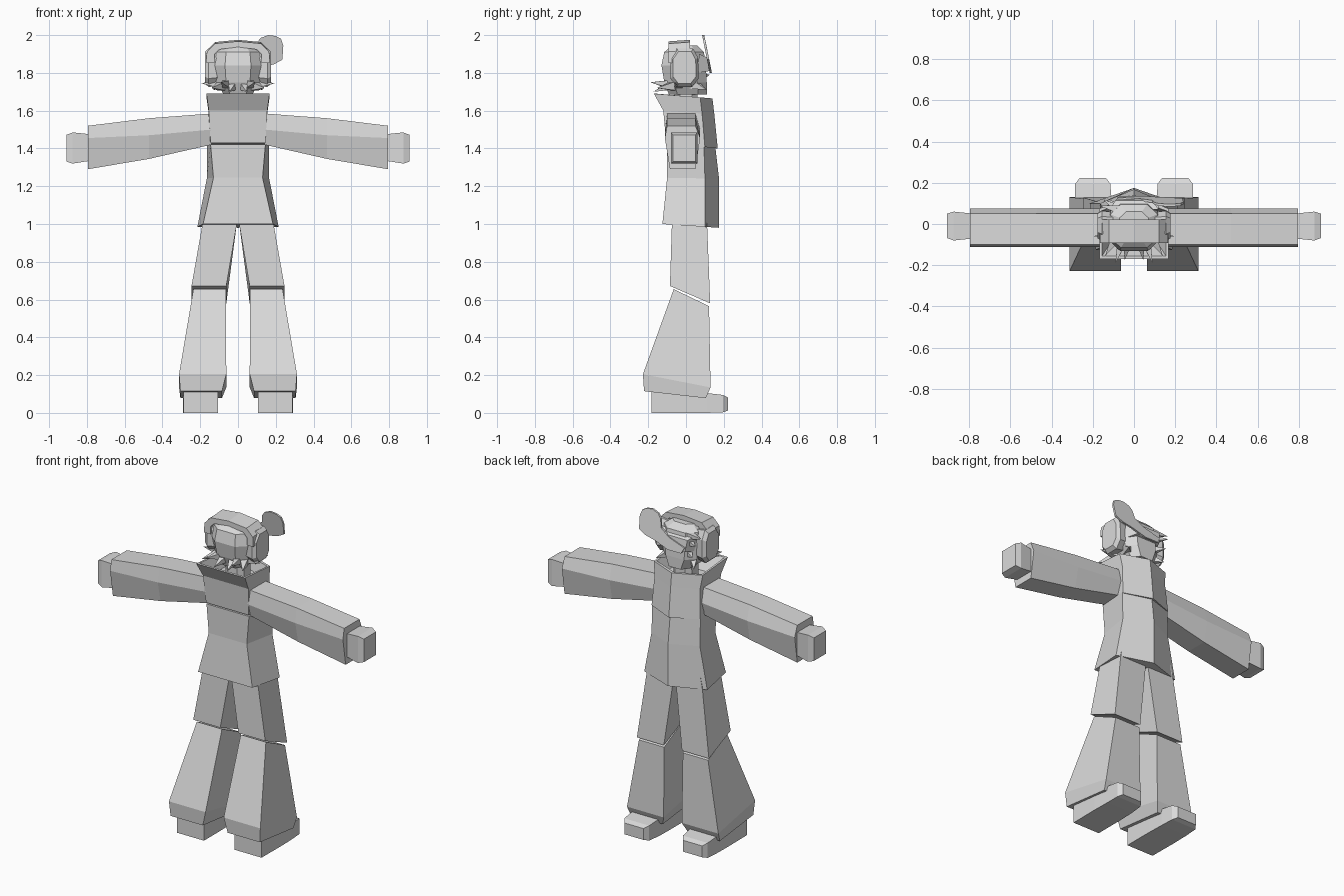
import bpy, bmesh, math
from mathutils import Vector

if "Cube" in bpy.data.objects:
    bpy.data.objects.remove(bpy.data.objects["Cube"])

GREY = bpy.data.materials.new("plain grey")
GREY.diffuse_color = (0.7, 0.7, 0.7, 1)
GREY.use_nodes = True
GREY.node_tree.nodes["Principled BSDF"].inputs["Base Color"].default_value = GREY.diffuse_color


def finish(name, bm):
    bmesh.ops.recalc_face_normals(bm, faces=bm.faces)
    me = bpy.data.meshes.new(name)
    bm.to_mesh(me)
    bm.free()
    me.materials.append(GREY)
    ob = bpy.data.objects.new(name, me)
    bpy.context.collection.objects.link(ob)
    return ob


def loft(name, rings, mirror=False):
    """Skin a stack of rings with flat quads and cap both ends."""
    for s in ((1, -1) if mirror else (1,)):
        bm = bmesh.new()
        vs = [[bm.verts.new((x * s, y, z)) for x, y, z in r] for r in rings]
        n = len(vs[0])
        for a, b in zip(vs, vs[1:]):
            for i in range(n):
                j = (i + 1) % n
                bm.faces.new((a[i], a[j], b[j], b[i]))
        bm.faces.new(vs[0])
        bm.faces.new(vs[-1])
        side = "" if not mirror else ("_right" if s > 0 else "_left")
        finish(name + side, bm)


def coat(wf, wb, yf, ys, yr, zf, zr):
    """Five-sided section: flat front, straight sides, ridge down the back."""
    zs = zf + (zr - zf) * (ys - yf) / (yr - yf)
    return [(-wf, yf, zf), (wf, yf, zf), (wb, ys, zs), (0, yr, zr), (-wb, ys, zs)]


def box(x0, x1, yf, yb, zf, zb):
    """Four-sided section whose height slopes from front to back."""
    return [(x0, yf, zf), (x1, yf, zf), (x1, yb, zb), (x0, yb, zb)]


# Coat skirt, chest and open collar
loft("coat_skirt", [coat(.185, .215, -.125, .10, .175, 1.0, .98),
                    coat(.13, .165, -.10, .10, .175, 1.245, 1.24),
                    coat(.145, .165, -.10, .095, .155, 1.42, 1.41)])
loft("coat_chest", [coat(.145, .165, -.105, .10, .168, 1.43, 1.40),
                    coat(.155, .155, -.12, .085, .15, 1.60, 1.58)])
loft("collar", [coat(.155, .155, -.12, .085, .15, 1.60, 1.58),
                coat(.167, .167, -.17, .075, .14, 1.69, 1.665),
                coat(.155, .155, -.155, .065, .12, 1.69, 1.665),
                coat(.12, .12, -.10, .06, .10, 1.60, 1.60)])


# Sleeves: six-sided, widening to the cuff
def sleeve(x, top, mid, low):
    return [(x, -.10, top), (x, .05, top), (x, .075, mid),
            (x, .05, low), (x, -.085, low), (x, -.112, mid)]


loft("sleeve", [sleeve(.14, 1.585, 1.50, 1.42), sleeve(.47, 1.56, 1.47, 1.345),
                sleeve(.795, 1.52, 1.455, 1.29)], True)


# Fists
def hand(x, y0, y1, z0, z1):
    return [(x, y0, z0), (x, y1, z0), (x, y1, z1), (x, y0, z1)]


loft("hand", [hand(.78, -.07, .05, 1.335, 1.475), hand(.875, -.08, .06, 1.32, 1.485),
              hand(.908, -.068, .05, 1.33, 1.472)], True)

# Upper and lower trousers with slanted hems
loft("upper_trouser", [box(.005, .175, -.075, .11, 1.06, 1.06),
                       box(.008, .19, -.075, .112, .99, .99),
                       box(.062, .246, -.085, .128, .672, .58)], True)
loft("lower_trouser", [box(.064, .236, -.065, .122, .655, .565),
                       box(.062, .312, -.228, .13, .205, .135),
                       box(.085, .305, -.222, .105, .115, .078)], True)


# Shoes, chunky toe end at the back of the frame
def shoe(y, x0, x1, z0, z1):
    return [(x0, y, z0), (x1, y, z0), (x1, y, z1), (x0, y, z1)]


loft("shoe", [shoe(-.182, .105, .288, 0, .12), shoe(.0, .105, .29, 0, .13),
              shoe(.11, .108, .288, 0, .105), shoe(.195, .115, .285, .003, .095),
              shoe(.222, .135, .265, .012, .082)], True)


# Neck and head
def octa(w, yf, yb, z, k=.55):
    c, d = (yf + yb) / 2, (yb - yf) / 2
    return [(w * k, c - d, z), (w, c - d * k, z), (w, c + d * k, z), (w * k, c + d, z),
            (-w * k, c + d, z), (-w, c + d * k, z), (-w, c - d * k, z), (-w * k, c - d, z)]


loft("neck", [octa(.065, -.06, .06, 1.56), octa(.06, -.06, .06, 1.75)])
loft("head", [octa(.075, -.09, .11, 1.685), octa(.115, -.115, .11, 1.75),
              octa(.125, -.13, .105, 1.84), octa(.115, -.115, .095, 1.91),
              octa(.07, -.075, .06, 1.945)])


# Ear cups: tall octagons
def cup(x, k):
    prof = [(-.04, -.105), (.04, -.105), (.075, -.06), (.072, .05),
            (.045, .10), (-.04, .10), (-.075, .05), (-.075, -.06)]
    return [(x, -.008 + y * k, 1.83 + z * k) for y, z in prof]


loft("ear_cup", [cup(.10, .9), cup(.155, 1), cup(.176, .82)], True)

# Headband arching over the top
arc = [(.168, 1.86, .125, 1.86), (.165, 1.92, .125, 1.905), (.122, 1.963, .10, 1.932),
       (.0, 1.975, .0, 1.945)]
arc += [(-a, b, -c, d) for a, b, c, d in arc[-2::-1]]
loft("headband", [[(a, -.092, b - .008), (a, .022, b), (c, .022, d), (c, -.092, d - .008)]
                  for a, b, c, d in arc])


# Hair spikes: little pyramids
def spike(name, base, tip, w):
    base, tip = Vector(base), Vector(tip)
    rot = (tip - base).to_track_quat('Z', 'Y')
    bm = bmesh.new()
    ring = [bm.verts.new(base + rot @ Vector((w * math.cos(a), w * math.sin(a), 0)))
            for a in (math.pi * (.25 + .5 * i) for i in range(4))]
    top = bm.verts.new(tip)
    for i in range(4):
        bm.faces.new((ring[i], ring[(i + 1) % 4], top))
    bm.faces.new(ring)
    finish(name, bm)


for s in (1, -1):
    for b, t, w in [((.06, -.09, 1.74), (.09, -.19, 1.75), .03),
                    ((.03, -.09, 1.73), (.045, -.172, 1.70), .03),
                    ((.09, -.07, 1.73), (.14, -.155, 1.72), .032),
                    ((.10, -.04, 1.74), (.195, -.06, 1.745), .03),
                    ((.08, .04, 1.74), (.13, .11, 1.71), .035)]:
        spike("hair_spike", (b[0] * s, b[1], b[2]), (t[0] * s, t[1], t[2]), w)
for t in [(-.15, .12, 1.86), (-.13, .125, 1.79), (-.17, .09, 1.90)]:
    spike("fringe_spike", (-.07, .07, t[2] - .01), t, .03)

# Wide fringe over the face side
loft("fringe", [[(-.12, .07, 1.90), (.12, .07, 1.90), (.11, .06, 1.80), (-.11, .06, 1.80)],
                [(-.09, .115, 1.88), (.09, .115, 1.88), (.08, .125, 1.81), (-.08, .125, 1.81)]])

# Round plume with a tapering tail, a thin tilted plate
outline = [(.24, 1.945), (.228, 1.98), (.20, 1.995), (.16, 2.0), (.12, 1.985), (.10, 1.96),
           (.09, 1.91), (.03, 1.87), (-.08, 1.835), (-.06, 1.80), (.03, 1.80),
           (.12, 1.83), (.19, 1.845), (.235, 1.87)]
loft("plume", [[(x, .085 + (2 - z) * .2 + d, z) for x, z in outline] for d in (0, .012)])
